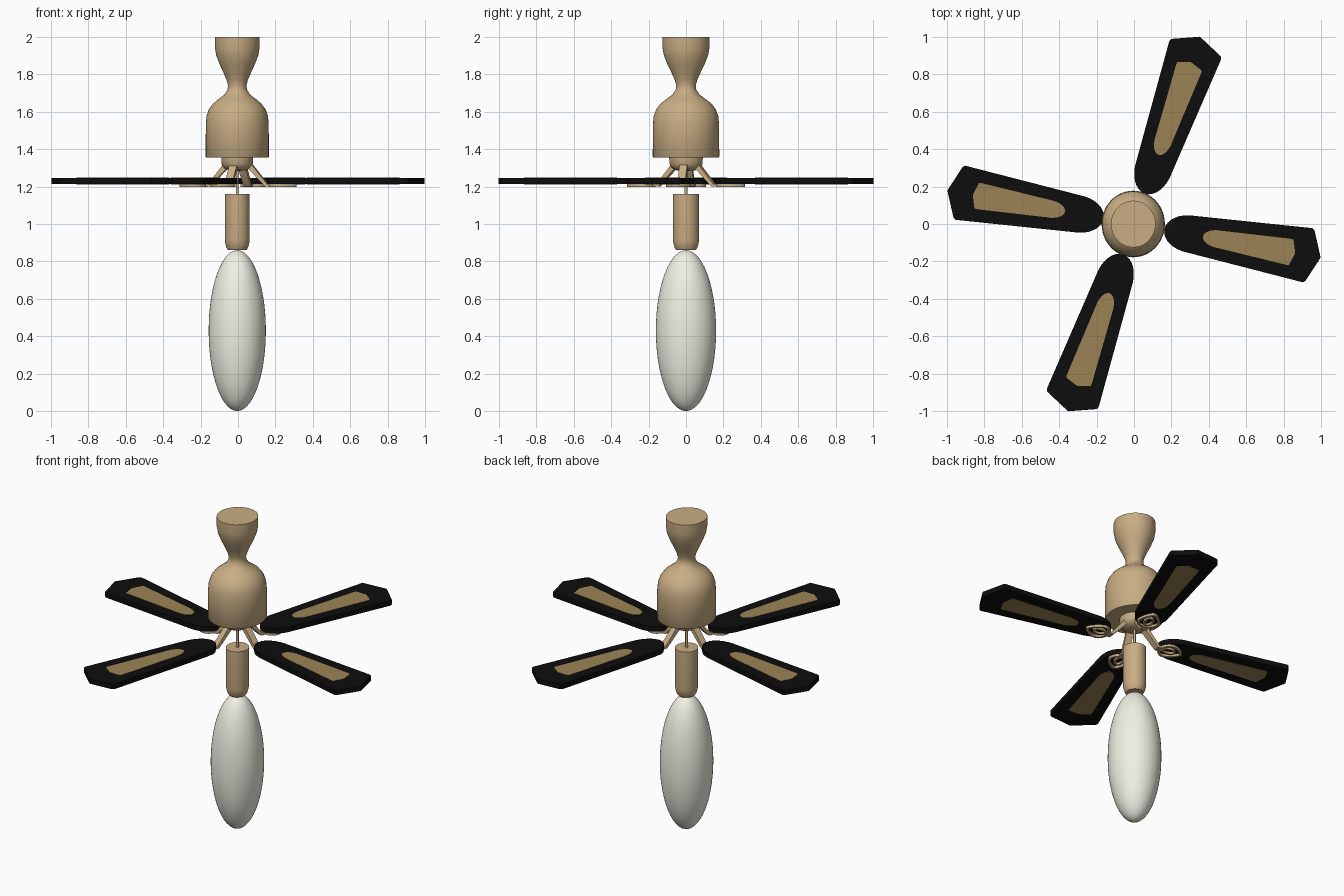
import bpy, bmesh, math
from mathutils import Vector, Matrix

if "Cube" in bpy.data.objects:
    bpy.data.objects.remove(bpy.data.objects["Cube"])

CX = -0.004   # body axis is a touch left of the centre
SX = 0.95     # round parts are slightly narrower in x


def material(name, rgb):
    m = bpy.data.materials.new(name)
    m.diffuse_color = (*rgb, 1)
    m.use_nodes = True
    m.node_tree.nodes["Principled BSDF"].inputs["Base Color"].default_value = m.diffuse_color
    return m


TAN = material("tan_metal", (0.58, 0.42, 0.23))
BLACK = material("black_wood", (0.004, 0.004, 0.004))
CANE = material("cane", (0.33, 0.23, 0.09))
GLASS = material("cream_glass", (0.88, 0.87, 0.78))


def finish(name, bm, mat, angle=40):
    bmesh.ops.recalc_face_normals(bm, faces=bm.faces[:])
    me = bpy.data.meshes.new(name)
    bm.to_mesh(me)
    bm.free()
    me.materials.append(mat)
    ob = bpy.data.objects.new(name, me)
    bpy.context.collection.objects.link(ob)
    bpy.ops.object.select_all(action='DESELECT')
    ob.select_set(True)
    bpy.context.view_layer.objects.active = ob
    bpy.ops.object.shade_smooth_by_angle(angle=math.radians(angle))
    return ob


def lathe(name, profile, mat, steps=48):
    bm = bmesh.new()
    vs = [bm.verts.new((r, 0, z)) for r, z in profile]
    es = [bm.edges.new(p) for p in zip(vs, vs[1:])]
    bmesh.ops.spin(bm, geom=vs + es, cent=(0, 0, 0), axis=(0, 0, 1),
                   angle=2 * math.pi, steps=steps)
    bmesh.ops.remove_doubles(bm, verts=bm.verts[:], dist=1e-5)
    for v in bm.verts:
        v.co.x = v.co.x * SX + CX
    return finish(name, bm, mat)


def slab(name, outline, z0, z1, mat, frame):
    """Extrude a 2D outline from z0 to z1 and turn it into place."""
    bm = bmesh.new()
    f = bm.faces.new([bm.verts.new((x, y, z0)) for x, y in outline])
    ext = bmesh.ops.extrude_face_region(bm, geom=[f])
    for g in ext["geom"]:
        if isinstance(g, bmesh.types.BMVert):
            g.co.z = z1
    bm.transform(frame)
    return finish(name, bm, mat, 30)


def blade_outline(root, full, root_w, corner, corner_w, tip, s):
    """Half-ellipse root, straight widening sides, pointed tip."""
    pts = []
    for i in range(17):
        a = math.pi / 2 + math.pi * i / 16
        pts.append(((full + (full - root) * math.cos(a)) * s, root_w * math.sin(a)))
    back = 0.012
    pts += [((corner - back) * s, -corner_w), (corner * s, -corner_w * 0.95), (tip * s, 0),
            (corner * s, corner_w * 0.95), ((corner - back) * s, corner_w)]
    return pts


def loop_bar(name, pts, half_w, z0, z1, frame):
    """Closed flat bar following a loop of points."""
    bm = bmesh.new()
    n = len(pts)
    rings = []
    for i, p in enumerate(pts):
        t = Vector(pts[(i + 1) % n]) - Vector(pts[i - 1])
        nrm = Vector((-t.y, t.x)).normalized() * half_w
        a, b = Vector(p) + nrm, Vector(p) - nrm
        rings.append([bm.verts.new((q.x, q.y, z)) for q, z in
                      ((a, z0), (b, z0), (b, z1), (a, z1))])
    for i in range(n):
        A, B = rings[i], rings[(i + 1) % n]
        for k in range(4):
            bm.faces.new((A[k], A[(k + 1) % 4], B[(k + 1) % 4], B[k]))
    bm.transform(frame)
    return finish(name, bm, TAN)


# Canopy, neck, motor housing and hub in one turned body
lathe("motor_housing", [
    (0, 2), (.125, 2), (.125, 1.94), (.118, 1.90), (.1, 1.855), (.078, 1.81), (.06, 1.77),
    (.052, 1.74), (.055, 1.718), (.072, 1.692), (.105, 1.668), (.135, 1.645), (.16, 1.612),
    (.173, 1.575), (.177, 1.53), (.178, 1.36), (.174, 1.355), (.09, 1.355), (.088, 1.32),
    (.076, 1.30), (.05, 1.287), (0, 1.283)], TAN)

# Light: rod, holder and long glass shade
lathe("light_rod", [(0, 1.30), (.008, 1.30), (.008, 1.15), (0, 1.15)], TAN, 12)
lathe("light_holder", [(0, 1.16), (.07, 1.16), (.07, .915), (.067, .895), (.06, .872),
                       (.052, .86), (0, .86)], TAN, 32)
lathe("glass_shade", [(.161 * math.sin(math.pi * i / 28), .43 + .43 * math.cos(math.pi * i / 28))
                      for i in range(29)], GLASS)

# Four blades, each with inset panel, sloping arm and pierced bracket
for i, (deg, s) in enumerate([(-10.2, 1.0), (70.6, 1.047), (169.8, 1.0), (250.6, 1.047)], 1):
    frame = Matrix.Rotation(math.radians(deg), 4, 'Z')
    slab(f"blade_{i}", blade_outline(.165, .31, .1, .955, .147, 1.014, s),
         1.214, 1.246, BLACK, frame)
    slab(f"blade_panel_{i}", blade_outline(.375, .46, .047, .855, .071, .876, s),
         1.2125, 1.2475, CANE, frame)

    # Arm strap: side profile swept across its width
    side = [(.055, 1.315), (.08, 1.315), (.16, 1.215), (.19, 1.214), (.19, 1.2),
            (.15, 1.2), (.06, 1.295)]
    tip_frame = frame @ Matrix.Rotation(math.pi / 2, 4, 'X')
    slab(f"blade_arm_{i}", side, -.021, .021, TAN, tip_frame)

    # Leaf-shaped bracket with an oval inside
    leaf, oval = [], []
    for k in range(32):
        a = 2 * math.pi * k / 32
        c, d = math.cos(a), math.sin(a)
        leaf.append(((.243 + .069 * c) * s, .058 * d * (1 - .35 * c) * abs(d) ** .3))
        oval.append(((.232 + .038 * c) * s, .024 * d))
    loop_bar(f"bracket_leaf_{i}", leaf, .007, 1.199, 1.216, frame)
    loop_bar(f"bracket_oval_{i}", oval, .006, 1.201, 1.216, frame)
